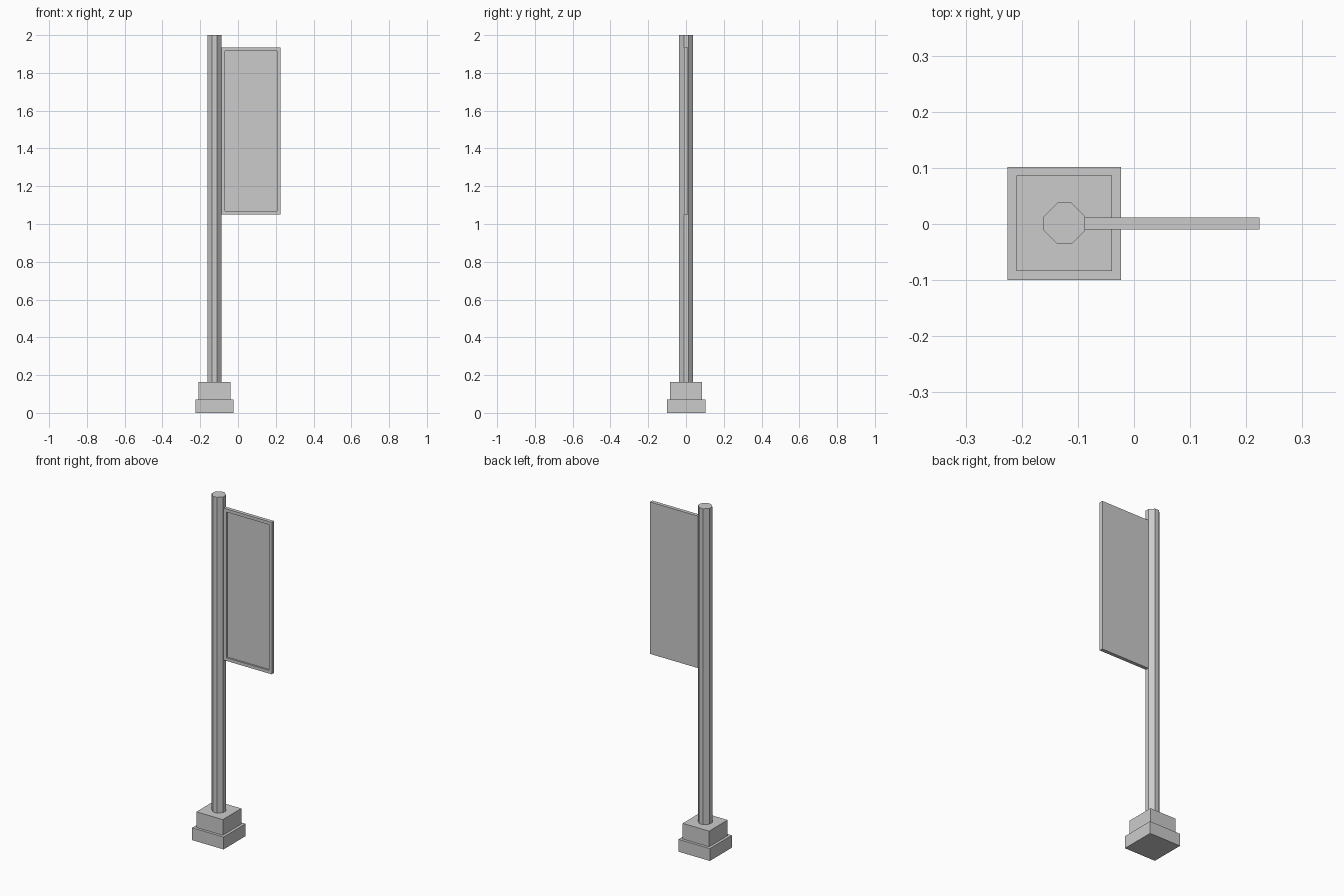
import bpy, bmesh

if "Cube" in bpy.data.objects:
    bpy.data.objects.remove(bpy.data.objects["Cube"])

POLE_X = -0.124
Y_MID = 0.001


def add_object(name, bm):
    bmesh.ops.recalc_face_normals(bm, faces=bm.faces)
    mesh = bpy.data.meshes.new(name)
    bm.to_mesh(mesh)
    bm.free()
    obj = bpy.data.objects.new(name, mesh)
    bpy.context.collection.objects.link(obj)
    return obj


def prism(name, profile, z0, z1):
    """Extrude a flat xy profile from z0 up to z1."""
    bm = bmesh.new()
    face = bm.faces.new([bm.verts.new((x, y, z0)) for x, y in profile])
    top = bmesh.ops.extrude_face_region(bm, geom=[face], use_keep_orig=True)
    verts = [g for g in top["geom"] if isinstance(g, bmesh.types.BMVert)]
    bmesh.ops.translate(bm, vec=(0, 0, z1 - z0), verts=verts)
    return bm


def rect(x0, x1, y0, y1):
    return [(x0, y0), (x1, y0), (x1, y1), (x0, y1)]


def square(r):
    return rect(POLE_X - r, POLE_X + r, Y_MID - r, Y_MID + r)


# Stepped square base
add_object("base_lower", prism("base_lower", square(0.101), 0, 0.072))
add_object("base_upper", prism("base_upper", square(0.085), 0.072, 0.163))

# Octagonal pole, slightly broader diagonal faces
a, b = 0.037, 0.0125
octagon = [(a, -b), (a, b), (b, a), (-b, a), (-a, b), (-a, -b), (-b, -a), (b, -a)]
add_object("pole", prism("pole", [(POLE_X + x, Y_MID + y) for x, y in octagon], 0.163, 2.0))

# Sign panel with a recessed front face
bm = prism("sign_panel", rect(-0.087, 0.224, Y_MID - 0.0105, Y_MID + 0.0105), 1.05, 1.934)
bmesh.ops.recalc_face_normals(bm, faces=bm.faces)
bm.normal_update()
front = min(bm.faces, key=lambda f: f.calc_center_median().y)
bmesh.ops.inset_region(bm, faces=[front], thickness=0.026)
recess = bmesh.ops.extrude_face_region(bm, geom=[front])
bmesh.ops.translate(bm, vec=(0, 0.01, 0),
                    verts=[g for g in recess["geom"] if isinstance(g, bmesh.types.BMVert)])
if front.is_valid:
    bmesh.ops.delete(bm, geom=[front], context="FACES_ONLY")
add_object("sign_panel", bm)
